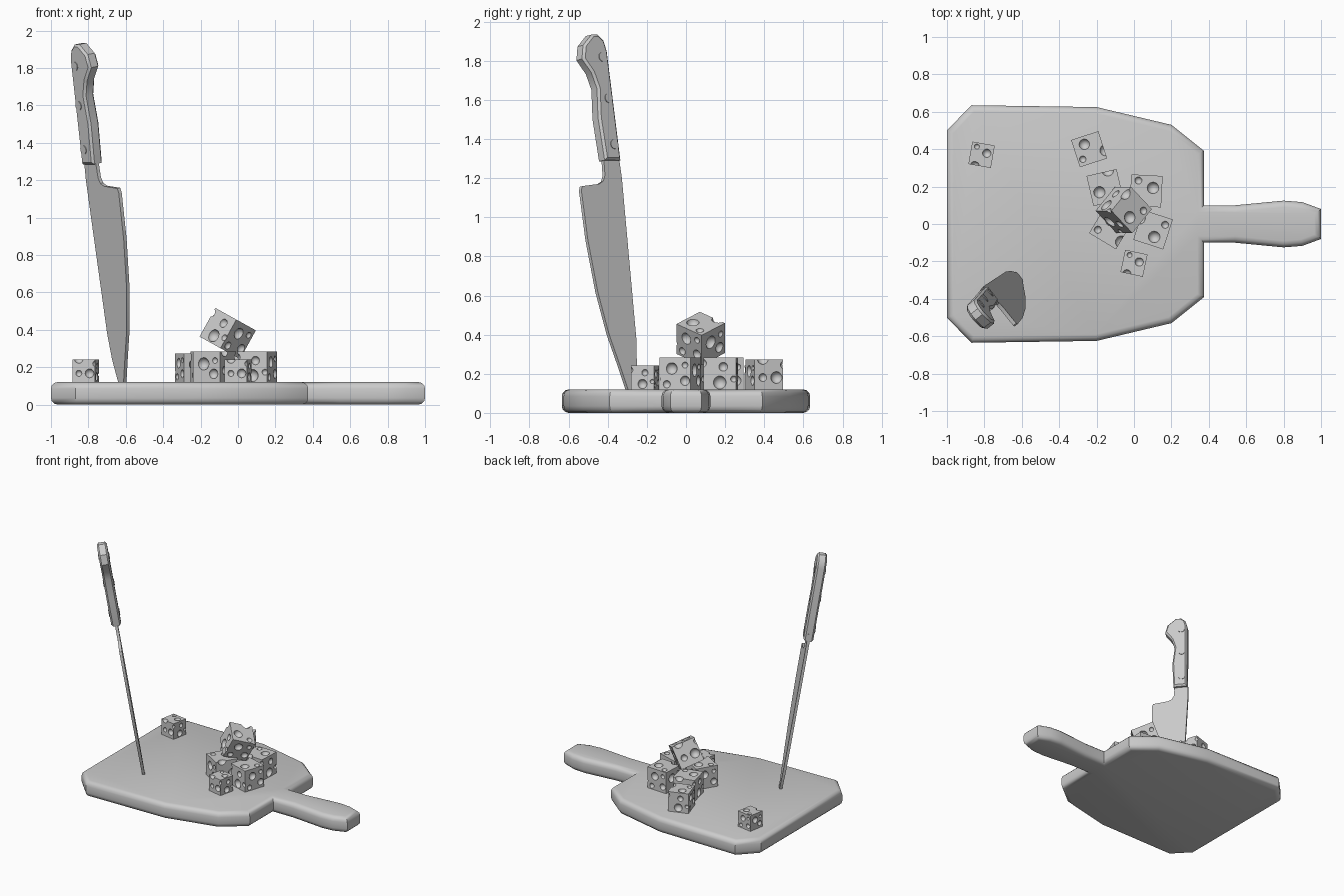
import bpy, bmesh
from math import radians
from mathutils import Matrix, Vector

if "Cube" in bpy.data.objects:
    bpy.data.objects.remove(bpy.data.objects["Cube"])


def add_object(name, bm):
    mesh = bpy.data.meshes.new(name)
    bm.to_mesh(mesh)
    bm.free()
    obj = bpy.data.objects.new(name, mesh)
    bpy.context.collection.objects.link(obj)
    return obj


def prism(name, outline, low, high, bevel=0, segments=1):
    """Extrude a flat outline from low to high and round both rims."""
    bm = bmesh.new()
    face = bm.faces.new([bm.verts.new((x, y, low)) for x, y in outline])
    top = bmesh.ops.extrude_face_region(bm, geom=[face])["geom"]
    moved = [v for v in top if isinstance(v, bmesh.types.BMVert)]
    bmesh.ops.translate(bm, verts=moved, vec=(0, 0, high - low))
    bmesh.ops.recalc_face_normals(bm, faces=bm.faces)
    if bevel:
        rims = [e for e in bm.edges if abs(e.verts[0].co.z - e.verts[1].co.z) < 1e-5]
        bmesh.ops.bevel(bm, geom=rims, offset=bevel, segments=segments,
                        profile=0.5, affect='EDGES')
    return add_object(name, bm)


# Cutting board with its handle, mirrored across the x axis
half = [(-1, .5), (-.87, .635), (-.2, .625), (.2, .53), (.375, .39),
        (.375, .1), (.54, .1), (.8, .125), (.9, .117), (1, .08)]
board = prism("cutting_board", half + [(x, -y) for x, y in reversed(half)],
              0, .12, .035, 3)

# Knife: profiles in (width, height), leaned into the board by one matrix
U, V = Vector((.627, -.779, 0)), Vector((-.1545, -.081, 1))
N = U.cross(V)
knife_frame = Matrix.Translation((-.639, -.226, 0)) @ Matrix((U, V, N)).transposed().to_4x4()

blade = prism("knife_blade", [
    (.065, .06), (.122, .24), (.175, .4), (.223, .615), (.257, .88), (.27, 1.13),
    (.262, 1.152), (.15, 1.165), (.122, 1.18), (.108, 1.21), (.105, 1.34),
    (.01, 1.34), (0, 1.2), (0, .38), (.012, .24), (.035, .13)], -.01, .01)

handle = prism("knife_handle", [
    (.01, 1.285), (.112, 1.285), (.13, 1.5), (.12, 1.65), (.147, 1.73), (.2, 1.8),
    (.185, 1.87), (.125, 1.925), (.085, 1.925), (.05, 1.895), (.035, 1.84)],
    -.035, .035, .012, 1)

# Three rivets running through the handle
bm = bmesh.new()
for u, v in [(.05, 1.365), (.06, 1.6), (.075, 1.81)]:
    bmesh.ops.create_cone(bm, cap_ends=True, segments=20, radius1=.024, radius2=.024,
                          depth=.078, matrix=Matrix.Translation((u, v, 0)))
rivets = add_object("handle_rivets", bm)
for part in (blade, handle, rivets):
    part.matrix_world = knife_frame

# One unit cheese cube, with holes cut by spheres
holes = [
    (.2, .1, .5, .19), (-.25, .3, .5, .12), (-.2, -.5, .5, .2),
    (.25, -.5, -.1, .2), (-.2, -.5, -.1, .14), (.5, -.5, .3, .13),
    (.5, .1, .2, .14), (.5, 0, -.25, .2), (.5, .4, -.15, .1),
    (.1, .5, .15, .18), (-.3, .5, -.2, .15), (.25, .5, -.3, .12), (-.3, .5, .25, .1),
    (-.5, .1, .1, .2), (-.5, -.25, -.2, .16), (-.5, -.3, .2, .1),
    (-.1, .2, -.5, .18), (.2, -.2, -.5, .15), (-.35, -.35, -.5, .12)]
bm = bmesh.new()
bmesh.ops.create_cube(bm, size=1)
base = add_object("cheese_base", bm)
bm = bmesh.new()
for x, y, z, r in holes:
    bmesh.ops.create_uvsphere(bm, u_segments=16, v_segments=10, radius=r,
                              matrix=Matrix.Translation(Vector((x, y, z)) * 1.06))
cutter = add_object("hole_cutter", bm)
cutter.hide_render = True
cut = base.modifiers.new("holes", 'BOOLEAN')
cut.operation, cut.object, cut.solver = 'DIFFERENCE', cutter, 'EXACT'
graph = bpy.context.evaluated_depsgraph_get()
cheese = bpy.data.meshes.new_from_object(base.evaluated_get(graph))
bpy.data.objects.remove(base)
bpy.data.objects.remove(cutter)

# Cheese cubes: x, y, z centre, size, tilt about y, turn about z, quarter turns
cubes = [
    (-.815, .37, .18, .122, 0, -10, 0),
    (-.24, .4, .197, .153, 0, 18, 1),
    (-.155, .195, .2, .165, 0, 13, 2),
    (.065, .177, .2, .168, 0, -3, 0),
    (.102, -.03, .2, .168, 0, -18, 3),
    (-.125, -.02, .2, .168, 0, -31, 1),
    (0, -.21, .18, .122, 0, -12, 0),
    (-.055, .075, .38, .175, 29, 47, 2)]
for i, (x, y, z, size, tilt, turn, quarter) in enumerate(cubes):
    cube = bpy.data.objects.new(f"cheese_cube_{i + 1}", cheese.copy())
    bpy.context.collection.objects.link(cube)
    cube.matrix_world = (Matrix.Translation((x, y, z))
                         @ Matrix.Rotation(radians(tilt), 4, 'Y')
                         @ Matrix.Rotation(radians(turn + 90 * quarter), 4, 'Z')
                         @ Matrix.Scale(size, 4))

# Smooth the rounded surfaces and keep edges sharp
bpy.ops.object.select_all(action='SELECT')
bpy.context.view_layer.objects.active = board
bpy.ops.object.shade_smooth_by_angle(angle=radians(35))
